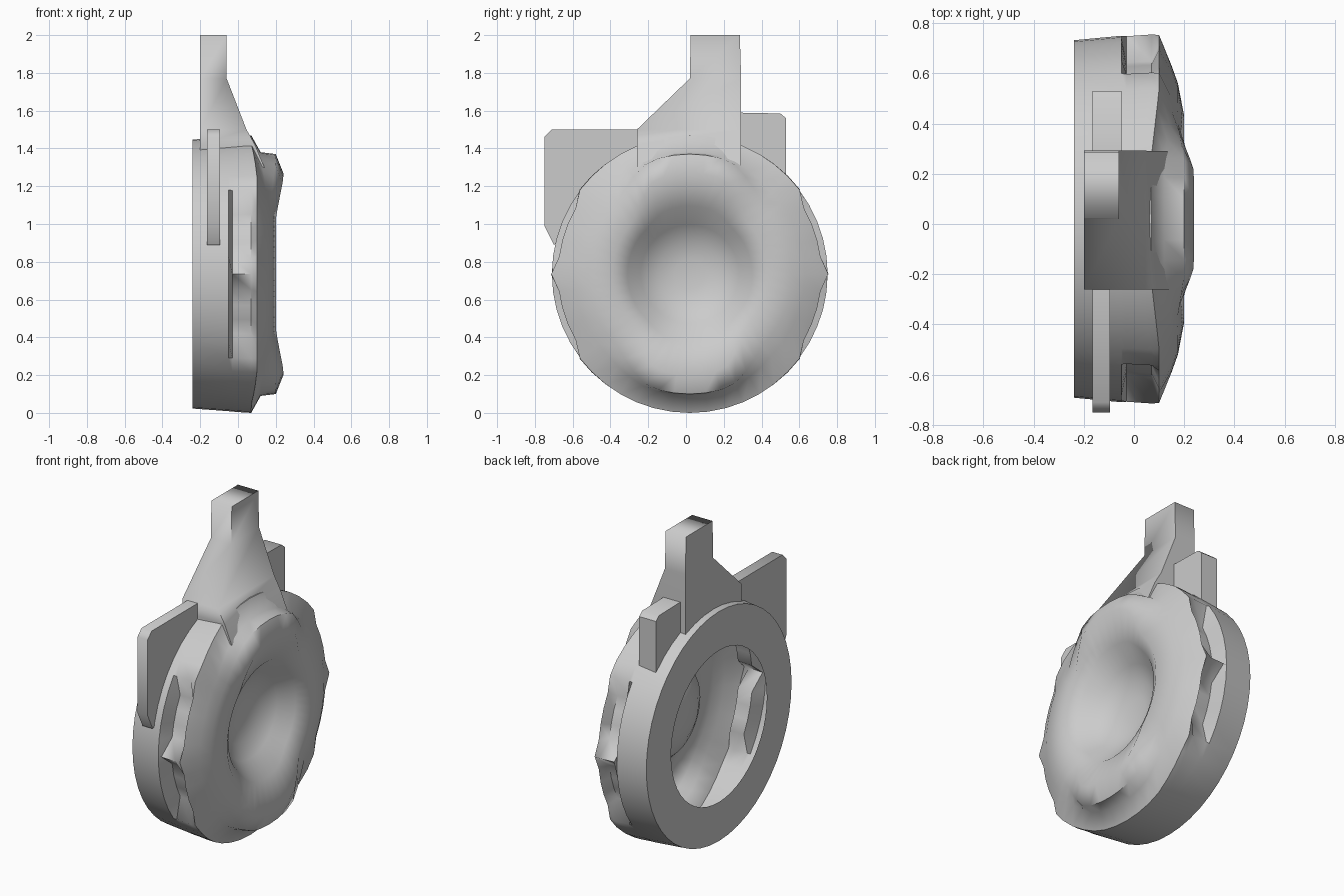
import bpy, bmesh, math

if "Cube" in bpy.data.objects:
    bpy.data.objects.remove(bpy.data.objects["Cube"], do_unlink=True)

grey = bpy.data.materials.new("plain_grey")
grey.use_nodes = True
COLOUR = (0.6, 0.6, 0.6, 1)
grey.diffuse_color = COLOUR
grey.node_tree.nodes["Principled BSDF"].inputs["Base Color"].default_value = COLOUR

CY, CZ, SEGS = 0.02, 0.735, 48


def finish(bm, name, angle):
    bmesh.ops.recalc_face_normals(bm, faces=bm.faces[:])
    mesh = bpy.data.meshes.new(name)
    bm.to_mesh(mesh)
    bm.free()
    mesh.materials.append(grey)
    obj = bpy.data.objects.new(name, mesh)
    bpy.context.collection.objects.link(obj)
    bpy.ops.object.select_all(action='DESELECT')
    bpy.context.view_layer.objects.active = obj
    obj.select_set(True)
    bpy.ops.object.shade_smooth_by_angle(angle=math.radians(angle))
    return obj


def bridge(bm, a, b):
    for i in range(len(a)):
        j = (i + 1) % len(a)
        bm.faces.new((a[i], a[j], b[j], b[i]))


# Casing sections (x, radius): the sides slope, the top and bottom carry a raised rim.
# Third value is how deep the grip pockets cut into that ring.
SIDE = [(-0.24, 0.47, 0), (-0.24, 0.712, 0), (-0.05, 0.73, 0), (-0.03, 0.728, 0.1),
        (0.07, 0.735, 0.1), (0.1, 0.733, 0.035), (0.15, 0.61, 0), (0.175, 0.54, 0),
        (0.2, 0.41, 0), (0.15, 0.33, 0), (0.07, 0.26, 0), (0.02, 0.17, 0), (0.0, 0.08, 0)]
CREST = [(-0.24, 0.47), (-0.24, 0.712), (-0.05, 0.726), (-0.03, 0.728),
         (0.02, 0.732), (0.07, 0.735), (0.12, 0.645), (0.2, 0.635),
         (0.24, 0.535), (0.17, 0.36), (0.07, 0.26), (0.02, 0.17), (0.0, 0.08)]


def casing():
    bm = bmesh.new()
    rings = []
    for (sx, sr, cut), (cx, cr) in zip(SIDE, CREST):
        ring = []
        for i in range(SEGS):
            t = math.tau * i / SEGS
            c, s = math.cos(t), math.sin(t)
            w = min(1, max(0, (0.7 - abs(c)) / 0.35))
            # Two pockets on each side, parted by a rib at mid height.
            tilt = math.degrees(math.asin(min(1, abs(s))))
            depth = cut if 5 < tilt < 32 else 0
            r = sr + (cr - sr) * w - depth
            ring.append(bm.verts.new((sx + (cx - sx) * w, CY + r * c, CZ + r * s)))
        rings.append(ring)
    for a, b in zip(rings, rings[1:]):
        bridge(bm, a, b)
    bm.faces.new(rings[-1])
    finish(bm, "round_casing", 60)


# Neck: stacked rectangles (z, x0, x1, y0, y1)
def neck():
    bm = bmesh.new()
    levels = [(1.3, -0.2, 0.14, -0.26, 0.29), (1.42, -0.2, 0.09, -0.26, 0.29),
              (1.5, -0.2, 0.045, -0.26, 0.292), (1.77, -0.2, -0.06, 0.02, 0.292),
              (2.0, -0.2, -0.06, 0.025, 0.285)]
    rings = [[bm.verts.new(p) for p in
              ((x0, y0, z), (x1, y0, z), (x1, y1, z), (x0, y1, z))]
             for z, x0, x1, y0, y1 in levels]
    for a, b in zip(rings, rings[1:]):
        bridge(bm, a, b)
    bm.faces.new(rings[0])
    bm.faces.new(rings[-1])
    finish(bm, "neck", 91 - 2)


# Flat tabs: a side outline (y, z) given thickness along x
def tab(name, outline, x0, x1):
    bm = bmesh.new()
    a, b = [[bm.verts.new((x, y, z)) for y, z in outline] for x in (x0, x1)]
    bridge(bm, a, b)
    bm.faces.new(a)
    bm.faces.new(b)
    finish(bm, name, 50)


casing()
neck()
tab("front_fin", [(-0.7, 0.89), (-0.75, 0.99), (-0.75, 1.46), (-0.71, 1.5),
                  (-0.2, 1.5), (-0.2, 1.35), (-0.55, 0.95)], -0.165, -0.095)
tab("rear_block", [(0.25, 1.59), (0.5, 1.585), (0.53, 1.56), (0.53, 1.2),
                   (0.45, 1.2), (0.25, 1.35)], -0.165, -0.05)
